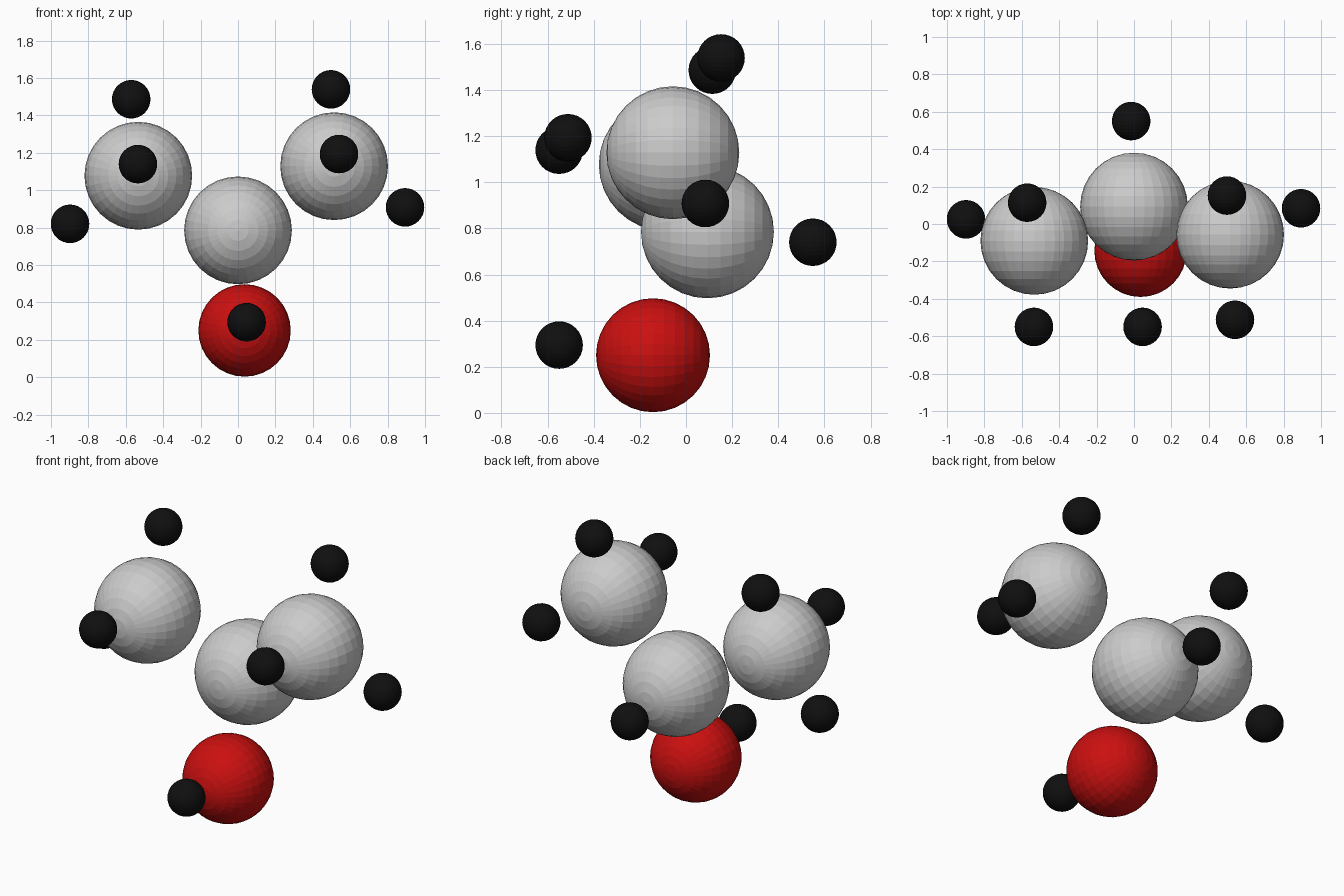
import bpy
from math import pi

if "Cube" in bpy.data.objects:
    bpy.data.objects.remove(bpy.data.objects["Cube"])


def material(name, rgb):
    m = bpy.data.materials.new(name)
    m.diffuse_color = (*rgb, 1)
    m.use_nodes = True
    m.node_tree.nodes["Principled BSDF"].inputs["Base Color"].default_value = m.diffuse_color
    return m


black = material("black", (0.005, 0.005, 0.005))
red = material("red", (0.6, 0.005, 0.005))


def ball(name, radius, loc, mat=None):
    # faceted sphere with its poles pointing front and back
    bpy.ops.mesh.primitive_uv_sphere_add(segments=32, ring_count=16, radius=radius,
                                         location=loc, rotation=(pi / 2, 0, 0))
    ob = bpy.context.object
    ob.name = name
    if mat:
        ob.data.materials.append(mat)


# three large grey atoms
for name, loc in {
    "carbon_left": (-0.533, -0.09, 1.077),
    "carbon_middle": (0.0, 0.093, 0.785),
    "carbon_right": (0.514, -0.057, 1.128),
}.items():
    ball(name, 0.288, loc)

# red atom at the base
ball("oxygen", 0.247, (0.035, -0.143, 0.25), red)

# small black atoms
for name, loc in {
    "hydrogen_left_top": (-0.571, 0.114, 1.486),
    "hydrogen_left_front": (-0.535, -0.55, 1.139),
    "hydrogen_left_outer": (-0.898, 0.025, 0.82),
    "hydrogen_right_top": (0.497, 0.152, 1.539),
    "hydrogen_right_front": (0.54, -0.512, 1.193),
    "hydrogen_right_outer": (0.893, 0.084, 0.908),
    "hydrogen_oxygen": (0.046, -0.55, 0.294),
    "hydrogen_back": (-0.015, 0.55, 0.74),
}.items():
    ball(name, 0.103, loc, black)
